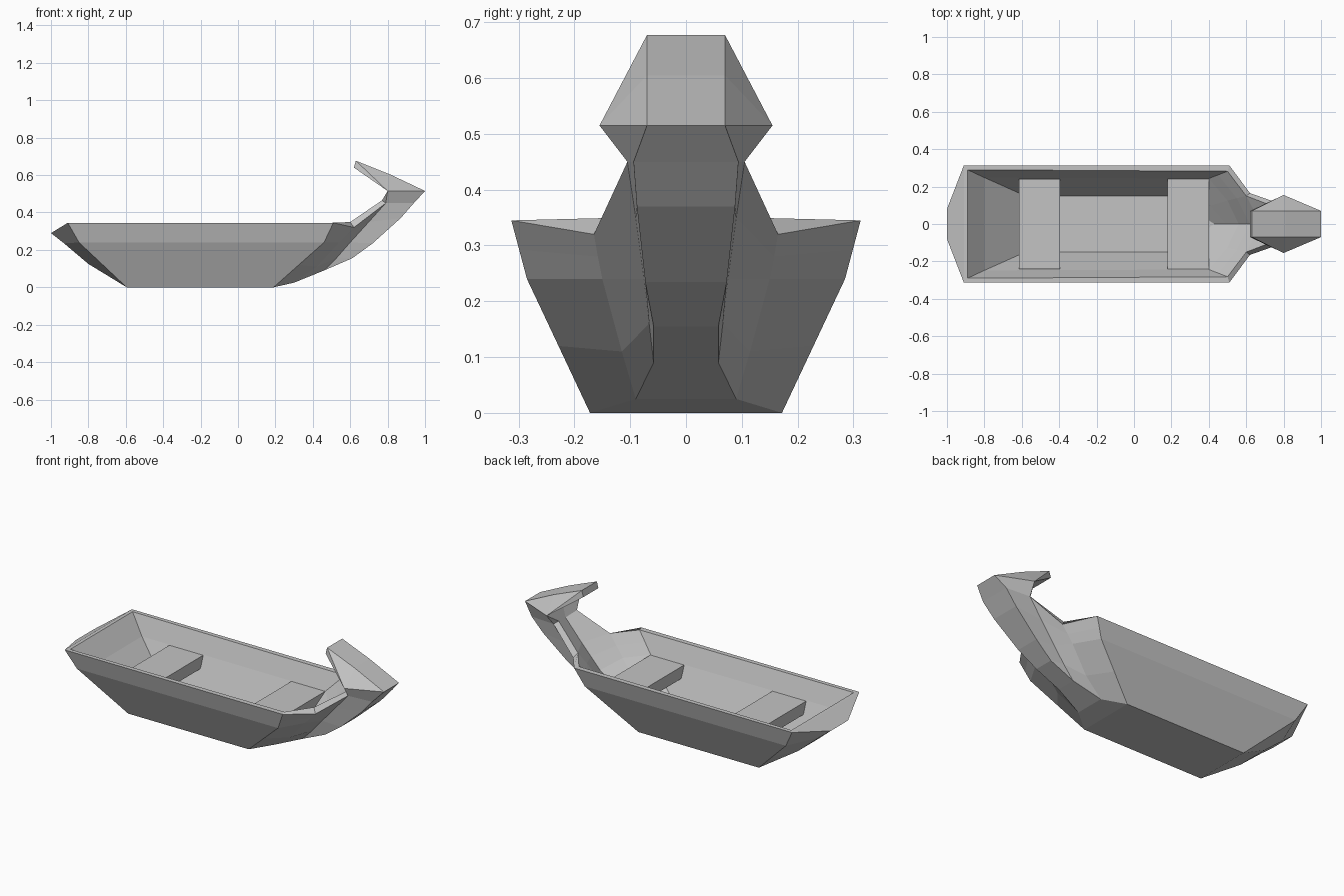
import bpy
import bmesh
from mathutils import Vector

default_cube = bpy.data.objects.get("Cube")
if default_cube:
    bpy.data.objects.remove(default_cube, do_unlink=True)

grey = bpy.data.materials.new("plain_grey")
grey.use_nodes = True
colour = (0.55, 0.55, 0.55, 1)
grey.diffuse_color = colour
grey.node_tree.nodes["Principled BSDF"].inputs["Base Color"].default_value = colour


def finish(bm, name):
    """Turn a bmesh into a flat shaded object."""
    bmesh.ops.recalc_face_normals(bm, faces=bm.faces)
    mesh = bpy.data.meshes.new(name)
    bm.to_mesh(mesh)
    bm.free()
    mesh.materials.append(grey)
    obj = bpy.data.objects.new(name, mesh)
    bpy.context.collection.objects.link(obj)
    return obj


hull = bmesh.new()
shared = {}


def vertex(point):
    """Reuse one vertex for each position, so neighbouring strips join."""
    key = tuple(round(c, 4) for c in point)
    if key not in shared:
        shared[key] = hull.verts.new(key)
    return shared[key]


def loft(*rows):
    """Skin rows of points; repeated points collapse to triangles."""
    for row, following in zip(rows, rows[1:]):
        for i in range(len(row) - 1):
            corners = (row[i], row[i + 1], following[i + 1], following[i])
            verts = list(dict.fromkeys(vertex(p) for p in corners))
            if len(verts) > 2:
                hull.faces.new(verts)


def middle(row):
    """Project a row onto the centre plane."""
    return [(x, 0, z) for x, y, z in row]


def strip(row):
    """Skin from the centre plane out to a row."""
    loft(middle(row), row)


def rib(floor, knee, rim):
    """Five points up a side, from the floor through the knee to the rim."""
    a, b, c = Vector(floor), Vector(knee), Vector(rim)
    return [tuple(p) for p in (a, (a + b) / 2, b, (b + c) / 2, c)]


# Outer hull: corner ribs, sides and bottom
stern = rib((-0.595, 0.172, 0), (-0.85, 0.285, 0.24), (-0.91, 0.313, 0.345))
bow = rib((0.19, 0.172, 0), (0.46, 0.285, 0.24), (0.51, 0.313, 0.345))
loft(stern, bow)
strip([stern[0], bow[0]])

# Bulging transom with a sloped top
transom = [stern[0], (-0.8, 0.1, 0.125), (-0.93, 0.085, 0.235), (-1, 0.08, 0.29)]
loft(transom, [stern[0], stern[1], stern[2], stern[4]])
strip(transom)
strip([stern[4], transom[-1]])

# Bow cheeks narrowing to the stem
cheek = [(0.3, 0.09, 0.025), (0.42, 0.115, 0.11), (0.54, 0.15, 0.24),
         (0.58, 0.158, 0.28), (0.62, 0.165, 0.32)]
stem_side = [(0.46, 0.058, 0.09), (0.53, 0.066, 0.16), (0.6, 0.075, 0.24),
             (0.7, 0.09, 0.35), (0.79, 0.105, 0.45)]
stem_front = [stem_side[0], (0.61, 0.058, 0.155), (0.72, 0.073, 0.235),
              (0.87, 0.088, 0.37), (0.94, 0.094, 0.45)]
loft(bow, cheek, stem_side, stem_front)
strip([bow[0], cheek[0]] + stem_front)

# Pointed head on top of the stem
jaw = (0.8, 0.155, 0.515)
crest = [(1, 0.07, 0.515), (0.81, 0.07, 0.605), (0.63, 0.07, 0.677), (0.62, 0.07, 0.64)]
loft([stem_side[-1], stem_front[-1]], [jaw, crest[0]])
strip([stem_front[-1]] + crest + [jaw])
loft(crest, [jaw] * len(crest))

# Inner shell: floor, sides and stern wall
inner_stern = rib((-0.58, 0.15, 0.04), (-0.8, 0.248, 0.24), (-0.89, 0.29, 0.345))
inner_bow = rib((0.18, 0.15, 0.04), (0.4, 0.243, 0.24), (0.5, 0.282, 0.345))
loft(inner_stern, inner_bow)
strip([inner_stern[0], inner_bow[0]])
strip(inner_stern)

# Inner bow panels and the hollow behind the stem
inner_cheek = rib((0.32, 0.07, 0.06), (0.5, 0.125, 0.24), (0.6, 0.15, 0.349))
keel = rib((0.43, 0, 0.1), (0.56, 0, 0.2), (0.68, 0, 0.33))
loft(inner_bow, inner_cheek, keel)
strip([inner_bow[0], inner_cheek[0], keel[0]])
throat = (0.77, 0.085, 0.465)
loft([inner_cheek[-1], throat, jaw], [keel[-1], (0.785, 0, 0.45), (0.8, 0, 0.515)])

# Rim joining the two shells
loft([stern[4], bow[4], cheek[4], stem_side[4], jaw],
     [inner_stern[4], inner_bow[4], inner_cheek[4], throat, jaw])
strip([stern[4], inner_stern[4]])

boat_hull = finish(hull, "boat_hull")
mirror = boat_hull.modifiers.new("mirror", "MIRROR")
mirror.use_axis = (False, True, False)
mirror.use_clip = True


# Bench seats with ends tapered to follow the hull
def bench(name, x):
    bm = bmesh.new()
    bmesh.ops.create_cube(bm, size=1)
    for v in bm.verts:
        half_width = 0.24 if v.co.z > 0 else 0.215
        v.co = (x + v.co.x * 0.22, v.co.y * 2 * half_width, 0.205 + v.co.z * 0.07)
    finish(bm, name)


bench("rear_seat", -0.505)
bench("front_seat", 0.29)
